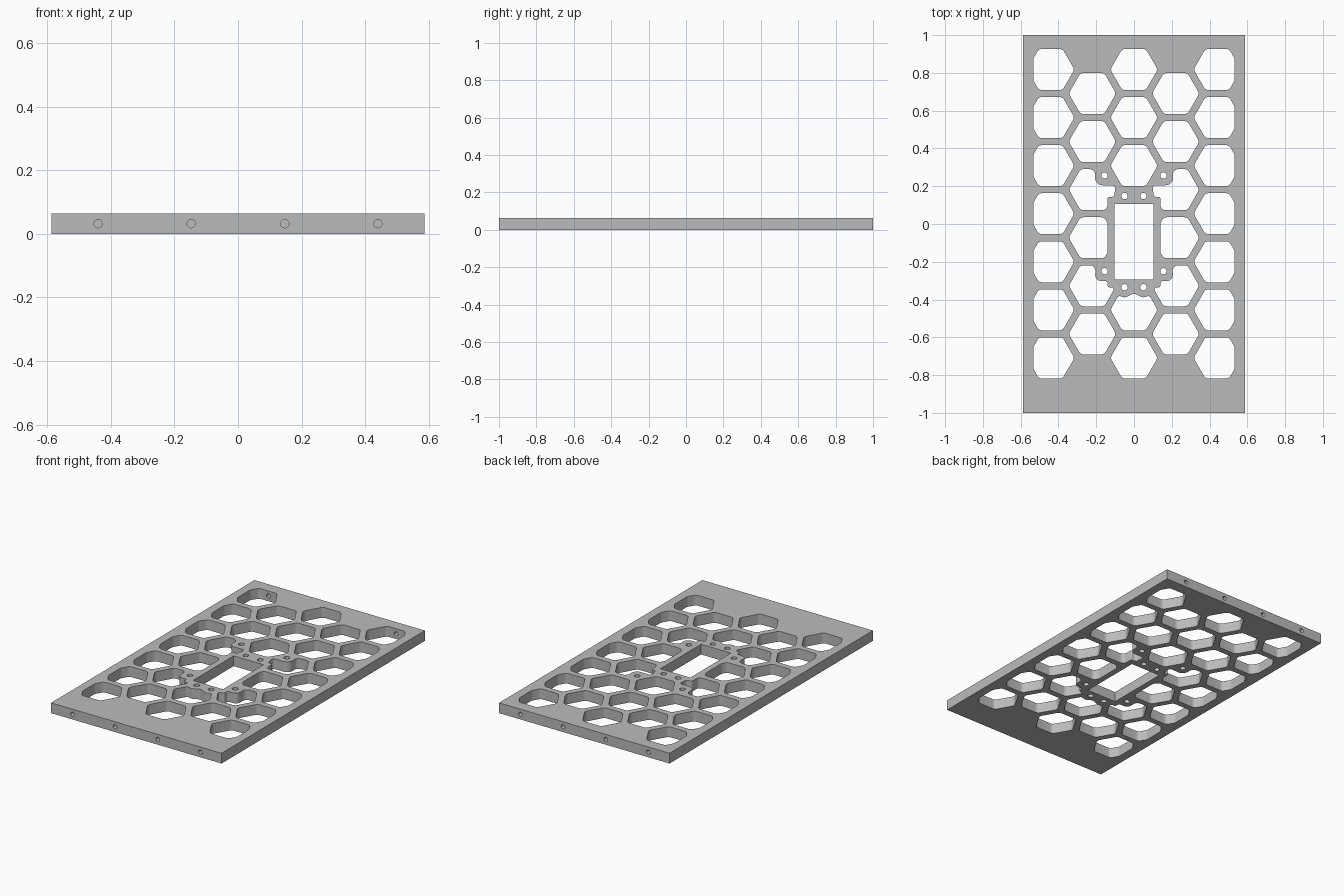
import bpy, bmesh, math
from mathutils import Vector, Matrix

if "Cube" in bpy.data.objects:
    bpy.data.objects.remove(bpy.data.objects["Cube"])

HALF_X, HALF_Y, THICK = 0.587, 1.0, 0.064
R = 0.1253                      # honeycomb cell circumradius
H = R * math.sqrt(3) / 2        # honeycomb cell half height
DX, DY = 0.2204, 0.2545         # honeycomb spacing
TOP = 0.818                     # y of the first cell row


def rounded(corners, radius=0.028, steps=6):
    """Fillet every corner; a corner may carry its own radius as third value."""
    out, n = [], len(corners)
    for i, c in enumerate(corners):
        p = Vector(c[:2])
        r = c[2] if len(c) > 2 else radius
        e1, e2 = Vector(corners[i - 1][:2]) - p, Vector(corners[(i + 1) % n][:2]) - p
        d1, d2 = e1.normalized(), e2.normalized()
        a = d1.angle(d2)
        t = min(r / math.tan(a / 2), 0.49 * min(e1.length, e2.length))
        r = t * math.tan(a / 2)
        mid = p + (d1 + d2).normalized() * r / math.sin(a / 2)
        v1, v2, w = p + d1 * t - mid, p + d2 * t - mid, math.pi - a
        for k in range(steps + 1):
            f = k / steps
            out.append(mid + (v1 * math.sin((1 - f) * w) + v2 * math.sin(f * w)) / math.sin(w))
    return out


def prism(bm, points, z0=-0.05, z1=THICK + 0.05):
    """Extrude a closed outline into a prism."""
    face = bm.faces.new([bm.verts.new((p[0], p[1], z0)) for p in points])
    ext = bmesh.ops.extrude_face_region(bm, geom=[face])["geom"]
    bmesh.ops.translate(bm, vec=(0, 0, z1 - z0),
                        verts=[g for g in ext if isinstance(g, bmesh.types.BMVert)])


def mirrored_prism(bm, points):
    prism(bm, points)
    prism(bm, [(-p[0], p[1]) for p in points])


def make_object(name, bm):
    bmesh.ops.recalc_face_normals(bm, faces=bm.faces)
    mesh = bpy.data.meshes.new(name)
    bm.to_mesh(mesh)
    bm.free()
    obj = bpy.data.objects.new(name, mesh)
    bpy.context.collection.objects.link(obj)
    return obj


def hexagon(x, y):
    return [(x + R * math.cos(k * math.pi / 3), y + R * math.sin(k * math.pi / 3)) for k in range(6)]


def cut_cell(x, y, edge, side):
    """Hexagon whose point on the given side is cut off by a vertical line."""
    s = R / 2
    h = (R - abs(edge - x)) * math.sqrt(3)
    return [(x - side * R, y), (x - side * s, y + H), (x + side * s, y + H),
            (edge, y + h), (edge, y - h), (x + side * s, y - H), (x - side * s, y - H)]


# Honeycomb openings
bm = bmesh.new()
for k in (0, 1, 2, 6):
    prism(bm, rounded(hexagon(0, TOP - k * DY)))
for k in (0, 1, 5):
    mirrored_prism(bm, rounded(hexagon(DX, TOP - (k + 0.5) * DY)))
for k in range(7):
    mirrored_prism(bm, rounded(cut_cell(2 * DX, TOP - k * DY, 0.532, 1)))
mirrored_prism(bm, rounded(cut_cell(DX, TOP - 3.5 * DY, 0.14, -1)))

# Openings that bend round the screw bosses
mirrored_prism(bm, rounded([
    (0.345, 0.182), (0.283, 0.2905), (0.203, 0.2905, 0.03), (0.209, 0.205, 0.052),
    (0.098, 0.205, 0.016), (0.105, 0.142, 0.03), (0.14, 0.142, 0.008), (0.14, 0.073), (0.283, 0.073)]))
mirrored_prism(bm, rounded([
    (0.345, -0.327), (0.283, -0.2185), (0.203, -0.2185, 0.03), (0.207, -0.302, 0.052),
    (0.14, -0.302, 0.012), (0.14, -0.336, 0.012), (0.1, -0.336, 0.016), (0.157, -0.4355), (0.283, -0.4355)]))
half = [(0.125, -0.4545), (0.081, -0.377, 0.015), (0.05, -0.392, 0.05)]
prism(bm, rounded(half + [(0, -0.366, 0.03)] + [(-c[0],) + c[1:] for c in reversed(half)]
                  + [(-R / 2, -0.4545 - H), (R / 2, -0.4545 - H)]))

# Central window and screw holes
prism(bm, [(-0.103, -0.295), (0.103, -0.295), (0.103, 0.105), (-0.103, 0.105)])
for x, y in ((0.05, 0.148), (0.156, 0.257), (0.156, -0.25), (0.05, -0.335)):
    mirrored_prism(bm, [(x + 0.017 * math.cos(k * math.pi / 12),
                         y + 0.017 * math.sin(k * math.pi / 12)) for k in range(24)])
openings = make_object("opening_cutter", bm)

# Mounting holes drilled into both short ends
bm = bmesh.new()
for x in (-0.44, -0.147, 0.147, 0.44):
    for side in (-1, 1):
        bmesh.ops.create_cone(bm, cap_ends=True, segments=24, radius1=0.013, radius2=0.013, depth=0.26,
                              matrix=Matrix.Translation((x, side * HALF_Y, THICK / 2))
                              @ Matrix.Rotation(math.pi / 2, 4, 'X'))
drills = make_object("end_hole_cutter", bm)

# Plate
bm = bmesh.new()
prism(bm, [(-HALF_X, -HALF_Y), (HALF_X, -HALF_Y), (HALF_X, HALF_Y), (-HALF_X, HALF_Y)], 0, THICK)
plate = make_object("honeycomb_plate", bm)
grey = bpy.data.materials.new("plain grey")
grey.diffuse_color = (0.5, 0.5, 0.5, 1)
grey.use_nodes = True
grey.node_tree.nodes["Principled BSDF"].inputs["Base Color"].default_value = grey.diffuse_color
plate.data.materials.append(grey)

bpy.context.view_layer.objects.active = plate
plate.select_set(True)
for cutter in (openings, drills):
    mod = plate.modifiers.new("cut", 'BOOLEAN')
    mod.operation, mod.solver, mod.object = 'DIFFERENCE', 'EXACT', cutter
    bpy.ops.object.modifier_apply(modifier=mod.name)
    bpy.data.objects.remove(cutter)
bpy.ops.object.shade_smooth_by_angle(angle=math.radians(30))
